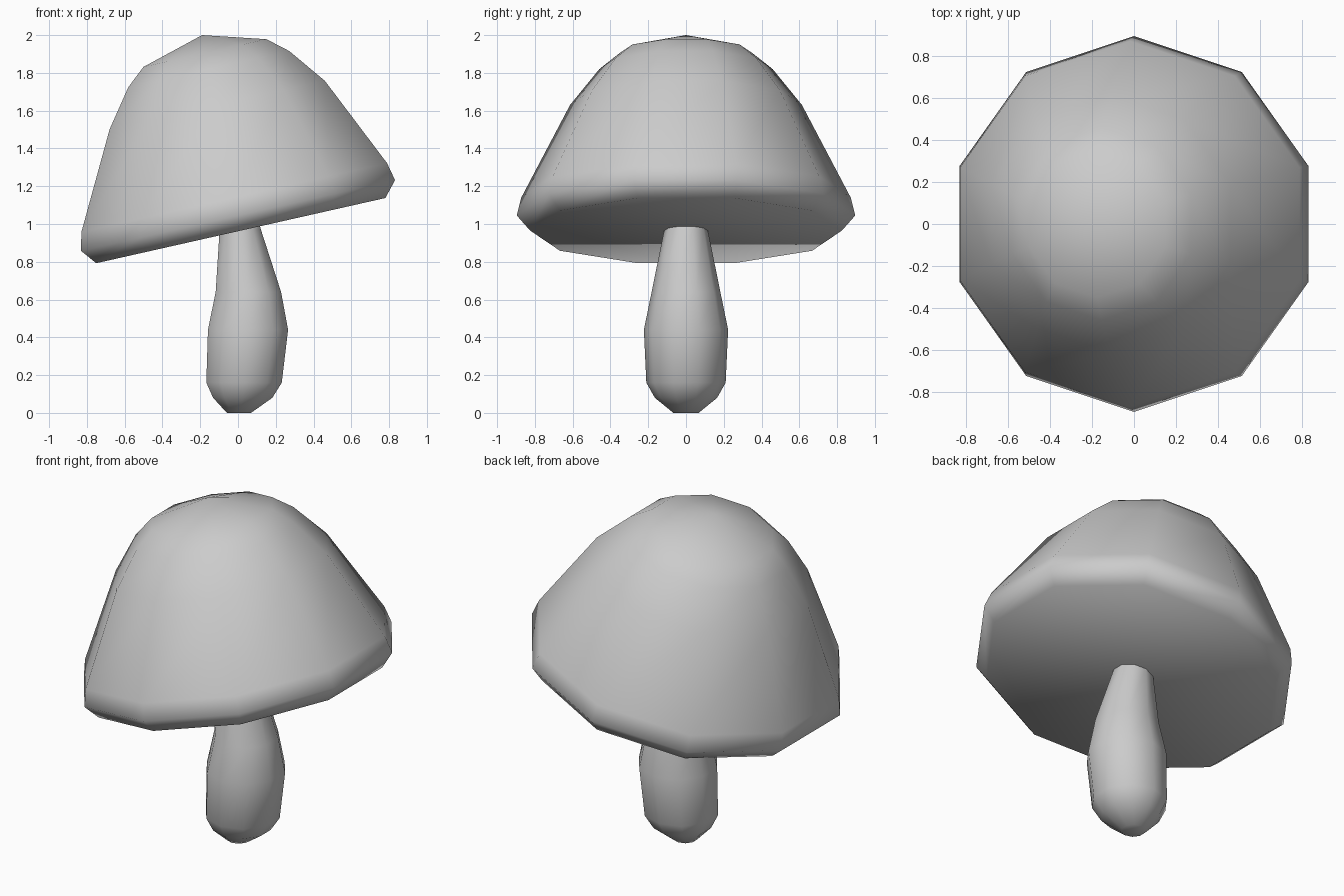
import bpy, bmesh
from math import sin, cos, pi, radians

if "Cube" in bpy.data.objects:
    bpy.data.objects.remove(bpy.data.objects["Cube"])

SIDES = 10


def loft(name, rings, tilt=0.0, apex=None):
    """Skin decagon rings (centre x, centre z, radius) leaning by tilt."""
    bm = bmesh.new()
    loops = []
    for cx, cz, r in rings:
        loop = []
        for i in range(SIDES):
            a = pi / 2 + 2 * pi * i / SIDES
            u, v = r * cos(a), r * sin(a)
            loop.append(bm.verts.new((cx + u * cos(tilt), v, cz + u * sin(tilt))))
        loops.append(loop)
    for low, high in zip(loops, loops[1:]):
        for i in range(SIDES):
            j = (i + 1) % SIDES
            bm.faces.new((low[i], low[j], high[j], high[i]))
    bm.faces.new(loops[0][::-1])
    if apex:
        tip = bm.verts.new(apex)
        for i in range(SIDES):
            bm.faces.new((loops[-1][i], loops[-1][(i + 1) % SIDES], tip))
    else:
        bm.faces.new(loops[-1])
    bmesh.ops.recalc_face_normals(bm, faces=bm.faces)
    for f in bm.faces:
        f.smooth = True
    mesh = bpy.data.meshes.new(name)
    bm.to_mesh(mesh)
    bm.free()
    obj = bpy.data.objects.new(name, mesh)
    bpy.context.collection.objects.link(obj)
    return obj


# Bulging, slightly bent stem
loft("stem", [
    (0.005, 0.0, 0.067),
    (0.025, 0.08, 0.165),
    (0.032, 0.16, 0.21),
    (0.053, 0.44, 0.223),
    (0.055, 0.64, 0.182),
    (0.012, 0.97, 0.115),
    (0.005, 1.03, 0.105),
])

# Tilted cap with a flat underside and a bevelled rim
loft("cap", [
    (0.015, 0.965, 0.825),
    (0.0, 1.045, 0.896),
    (-0.02, 1.14, 0.872),
    (-0.11, 1.63, 0.614),
    (-0.155, 1.82, 0.459),
    (-0.175, 1.905, 0.351),
], tilt=radians(12.7), apex=(-0.19, 0, 2.0))
